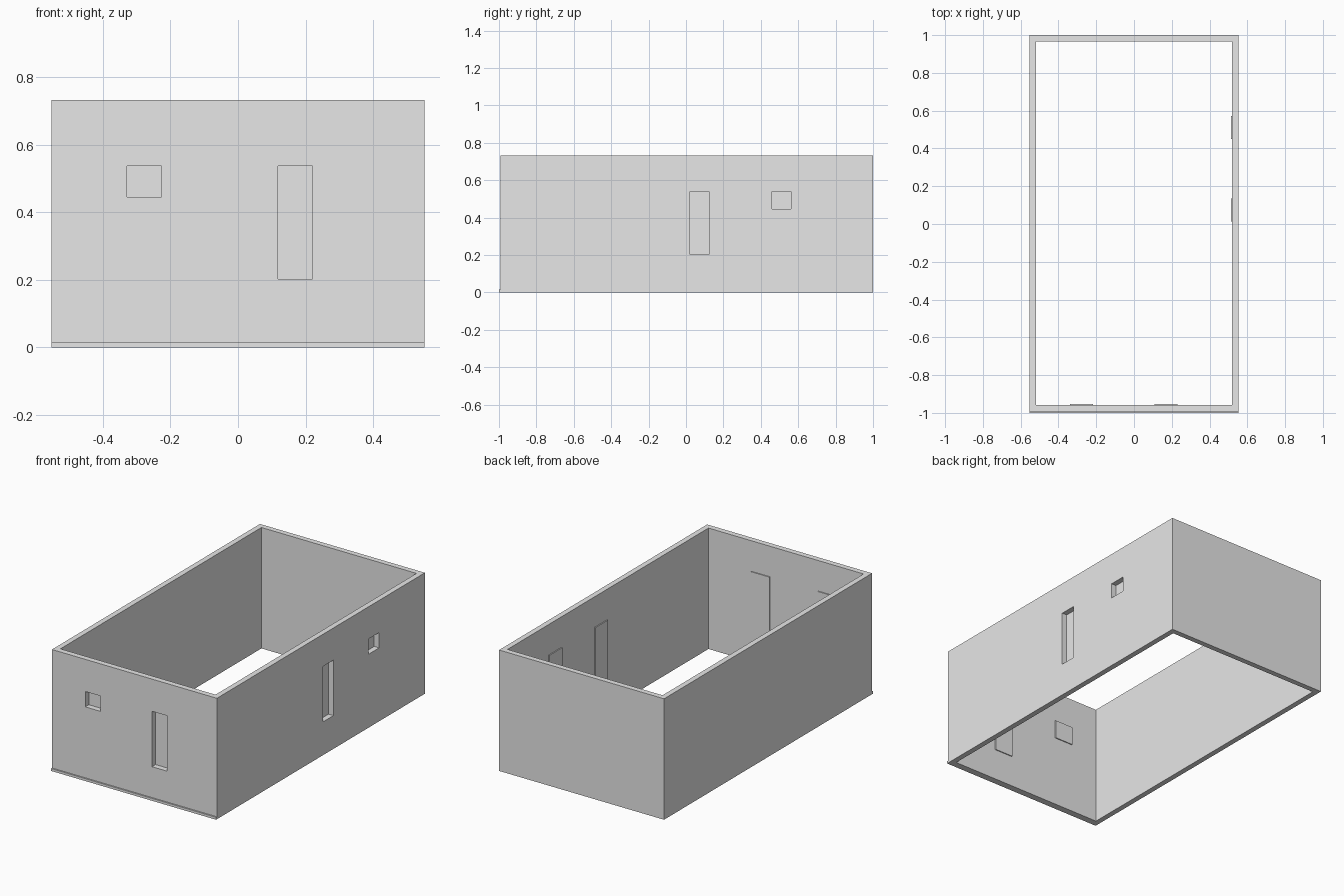
import bpy
import bmesh
from mathutils import Matrix, Vector

if "Cube" in bpy.data.objects:
    bpy.data.objects.remove(bpy.data.objects["Cube"], do_unlink=True)

grey = bpy.data.materials.new("plain grey")
grey.use_nodes = True
grey.diffuse_color = (0.8, 0.8, 0.8, 1)
grey.node_tree.nodes["Principled BSDF"].inputs["Base Color"].default_value = (0.8, 0.8, 0.8, 1)


def box(name, low, high):
    """Axis-aligned box between two corners."""
    low, high = Vector(low), Vector(high)
    bm = bmesh.new()
    size = Matrix.Diagonal((high - low).to_4d())
    bmesh.ops.create_cube(bm, size=1, matrix=Matrix.Translation((low + high) / 2) @ size)
    mesh = bpy.data.meshes.new(name)
    bm.to_mesh(mesh)
    bm.free()
    mesh.materials.append(grey)
    obj = bpy.data.objects.new(name, mesh)
    bpy.context.collection.objects.link(obj)
    return obj


def cut(target, cutter):
    """Subtract a helper box, then remove it."""
    mod = target.modifiers.new("opening", "BOOLEAN")
    mod.operation = "DIFFERENCE"
    mod.solver = "EXACT"
    mod.object = cutter
    cutter.hide_render = True
    bpy.context.view_layer.objects.active = target
    bpy.ops.object.modifier_apply(modifier=mod.name)
    bpy.data.objects.remove(cutter, do_unlink=True)


half_x, height = 0.553, 0.733
front, back = -0.992, 1.0
inner_x, inner_front, inner_back = 0.52, -0.958, 0.967
plate = 0.006

# Open rectangular shell
walls = box("walls", (-half_x, front, 0), (half_x, back, height))
cut(walls, box("room_cutter", (-inner_x, inner_front, -0.1), (inner_x, inner_back, height + 0.1)))

# Low ledge along the foot of the front wall
box("front_ledge", (-half_x, -1, 0), (half_x, front, 0.015))

# Openings closed by thin panels on the inside: name, wall, start, end, bottom
top, lip = 0.538, 0.01
openings = [
    ("front_small_window", "front", -0.329, -0.226, 0.445),
    ("front_tall_window", "front", 0.118, 0.220, 0.202),
    ("side_tall_window", "side", 0.022, 0.124, 0.202),
    ("side_small_window", "side", 0.460, 0.562, 0.445),
]
for name, wall, start, end, bottom in openings:
    if wall == "front":
        cut(walls, box("cutter", (start, front - 0.1, bottom), (end, inner_front + 0.1, top)))
        box(name, (start - lip, inner_front, bottom - lip),
            (end + lip, inner_front + plate, top + lip))
    else:
        cut(walls, box("cutter", (inner_x - 0.1, start, bottom), (half_x + 0.1, end, top)))
        box(name, (inner_x - plate, start - lip, bottom - lip),
            (inner_x, end + lip, top + lip))
